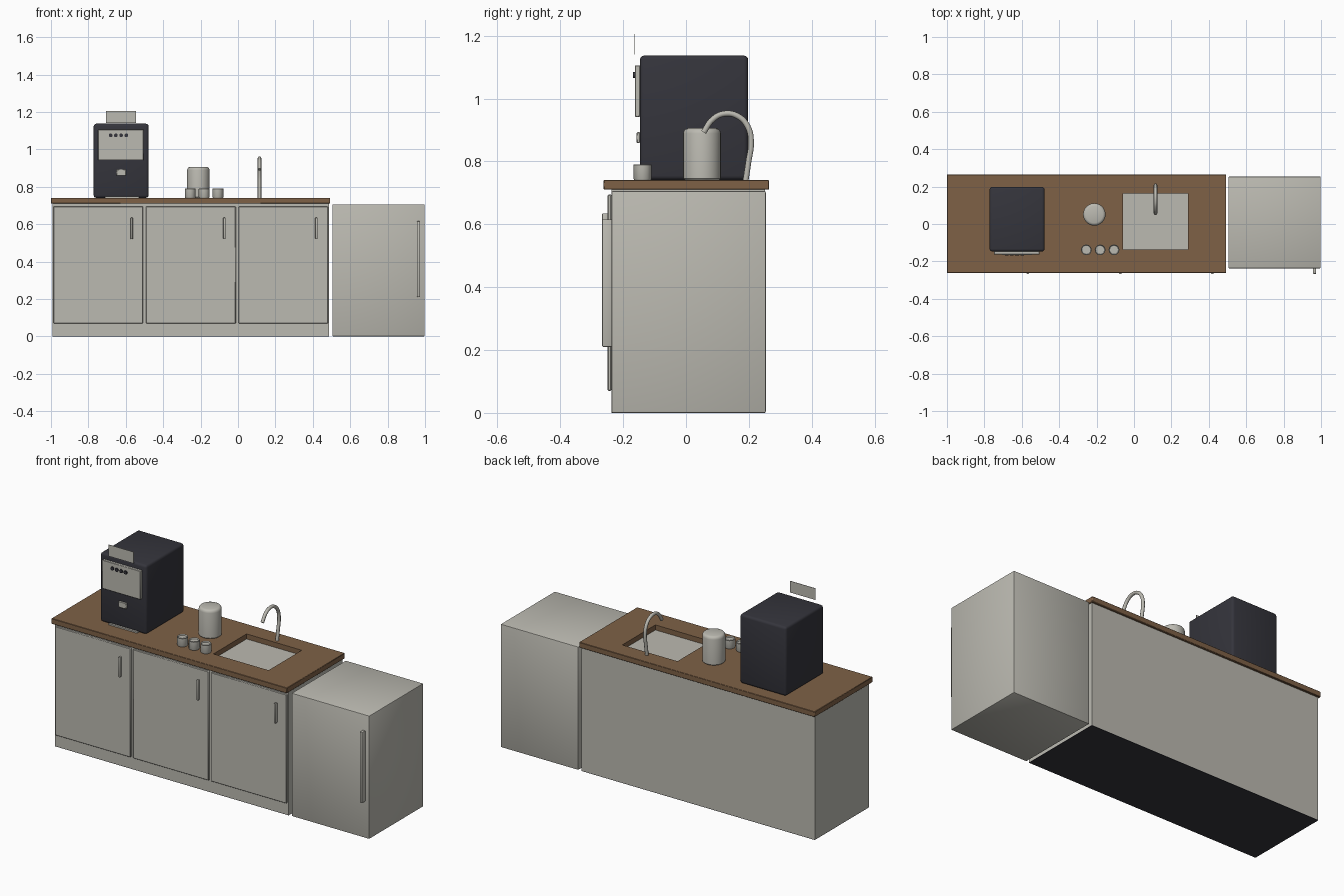
import bpy, bmesh, math
from mathutils import Vector

if "Cube" in bpy.data.objects:
    bpy.data.objects.remove(bpy.data.objects["Cube"])


def material(name, rgb):
    m = bpy.data.materials.new(name)
    m.diffuse_color = (*rgb, 1)
    m.use_nodes = True
    m.node_tree.nodes["Principled BSDF"].inputs["Base Color"].default_value = m.diffuse_color
    return m


GREY = material("warm_grey", (0.50, 0.49, 0.44))
WOOD = material("brown_wood", (0.21, 0.12, 0.062))
DARK = material("charcoal", (0.035, 0.035, 0.045))


def finish(name, bm, mat, smooth=True):
    bmesh.ops.recalc_face_normals(bm, faces=bm.faces)
    me = bpy.data.meshes.new(name)
    bm.to_mesh(me)
    bm.free()
    ob = bpy.data.objects.new(name, me)
    bpy.context.collection.objects.link(ob)
    me.materials.append(mat)
    if smooth:
        bpy.ops.object.select_all(action='DESELECT')
        ob.select_set(True)
        bpy.context.view_layer.objects.active = ob
        bpy.ops.object.shade_smooth_by_angle(angle=math.radians(40))
    return ob


def box(name, x, y, z, mat, bevel=0.0, segments=2):
    """Box from (min, max) ranges, with optional rounded edges."""
    bm = bmesh.new()
    bmesh.ops.create_cube(bm, size=1)
    for v in bm.verts:
        v.co = Vector([(r[0] + r[1]) / 2 + c * (r[1] - r[0])
                       for r, c in zip((x, y, z), v.co)])
    if bevel:
        bmesh.ops.bevel(bm, geom=bm.edges[:], offset=bevel,
                        segments=segments, affect='EDGES', profile=0.5)
    return finish(name, bm, mat, bevel > 0)


def lathe(name, centre, profile, mat, sides=24):
    """Closed round part from (radius, height) points, bottom to top."""
    bm = bmesh.new()
    rings = [[bm.verts.new((centre[0] + r * math.cos(math.tau * i / sides),
                            centre[1] + r * math.sin(math.tau * i / sides),
                            centre[2] + h)) for i in range(sides)]
             for r, h in profile]
    for a, b in zip(rings, rings[1:]):
        for i in range(sides):
            j = (i + 1) % sides
            bm.faces.new((a[i], a[j], b[j], b[i]))
    bm.faces.new(rings[0])
    bm.faces.new(rings[-1])
    return finish(name, bm, mat)


# Base cabinet with dark underside
box("cabinet", (-0.993, 0.487), (-0.237, 0.252), (0.002, 0.71), GREY)
box("cabinet_underside", (-0.993, 0.487), (-0.237, 0.252), (0, 0.002), DARK)

# Doors with bar handles
for i, (x0, x1, hx) in enumerate([(-0.987, -0.507, -0.568),
                                  (-0.492, -0.012, -0.073),
                                  (0.003, 0.481, 0.419)]):
    box(f"door_{i + 1}", (x0, x1), (-0.249, -0.237), (0.07, 0.695), GREY, 0.003, 1)
    box(f"door_handle_{i + 1}", (hx - 0.006, hx + 0.006), (-0.267, -0.249),
        (0.52, 0.635), GREY, 0.003)

# Countertop with a rectangular sink opening
ob = box("countertop", (-1, 0.493), (-0.262, 0.264), (0.71, 0.741), WOOD, 0.002, 1)
cut = box("sink_cutter", (-0.06, 0.29), (-0.137, 0.163), (0.65, 0.8), WOOD)
mod = ob.modifiers.new("sink_opening", 'BOOLEAN')
mod.object = cut
mod.solver = 'EXACT'
bpy.context.view_layer.objects.active = ob
bpy.ops.object.modifier_apply(modifier=mod.name)
bpy.data.objects.remove(cut)
box("sink_floor", (-0.06, 0.29), (-0.137, 0.163), (0.708, 0.712), GREY)

# Fridge
box("fridge", (0.505, 0.998), (-0.237, 0.254), (0, 0.706), GREY, 0.005)
box("fridge_handle", (0.957, 0.974), (-0.267, -0.235), (0.21, 0.616), GREY, 0.004)

# Coffee machine
box("machine_body", (-0.772, -0.478), (-0.147, 0.198), (0.741, 1.137), DARK, 0.014, 3)
box("machine_panel", (-0.748, -0.505), (-0.163, -0.146), (0.942, 1.106), GREY, 0.002, 1)
box("machine_spout", (-0.65, -0.6), (-0.157, -0.146), (0.859, 0.893), GREY, 0.002, 1)
box("machine_drip_tray", (-0.71, -0.53), (-0.157, -0.13), (0.741, 0.749), GREY)
box("machine_top_card", (-0.706, -0.546), (-0.166, -0.164), (1.14, 1.206), GREY)
for i in range(4):
    b = lathe(f"machine_button_{i + 1}", (0, 0, 0), [(0.01, 0), (0.01, 0.009)], DARK, 12)
    b.rotation_euler = (math.pi / 2, 0, 0)
    b.location = (-0.681 + 0.028 * i, -0.16, 1.075)

# Canister with rounded top
lathe("canister", (-0.212, 0.051, 0.741),
      [(0.055, 0), (0.06, 0.005), (0.06, 0.148), (0.058, 0.156),
       (0.053, 0.162), (0.045, 0.165)], GREY, 32)

# Cups, each hollow at the top
for i, x in enumerate((-0.255, -0.181, -0.107)):
    lathe(f"cup_{i + 1}", (x, -0.138, 0.741),
          [(0.027, 0), (0.029, 0.004), (0.029, 0.048), (0.027, 0.05),
           (0.025, 0.048), (0.024, 0.043)], GREY, 12)

# Curved tap
curve = bpy.data.curves.new("tap", 'CURVE')
curve.dimensions = '3D'
curve.bevel_depth = 0.0095
curve.bevel_resolution = 3
curve.resolution_u = 6
curve.use_fill_caps = True
path = [(0.19, 0.74), (0.199, 0.8), (0.207, 0.86), (0.197, 0.91),
        (0.165, 0.944), (0.122, 0.952), (0.085, 0.934), (0.056, 0.893)]
sp = curve.splines.new('BEZIER')
sp.bezier_points.add(len(path) - 1)
for p, (y, z) in zip(sp.bezier_points, path):
    p.co = (0.115, y, z)
    p.handle_left_type = p.handle_right_type = 'AUTO'
curve.materials.append(GREY)
tap = bpy.data.objects.new("tap", curve)
bpy.context.collection.objects.link(tap)
